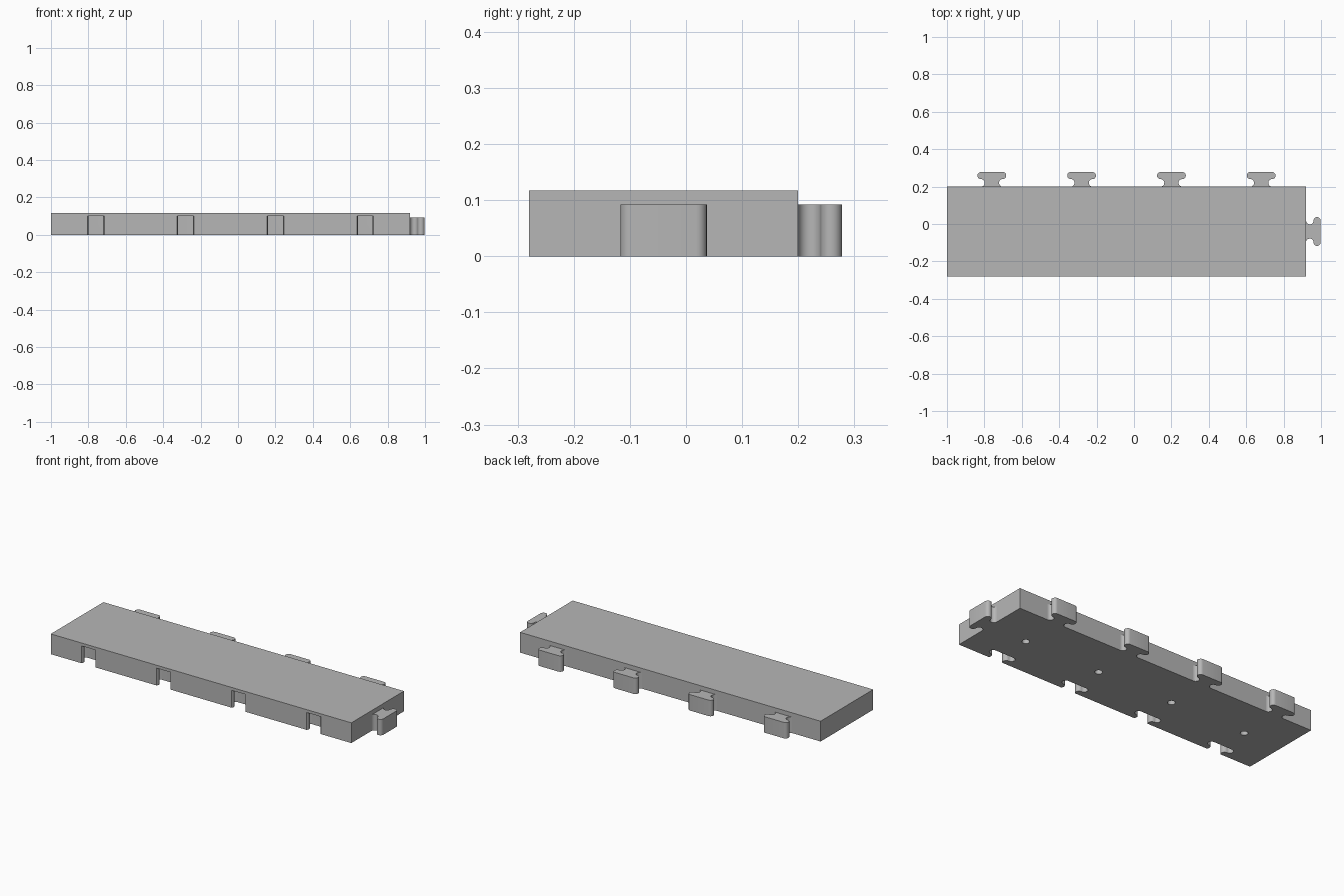
import bpy
import bmesh
from math import pi, cos, sin
from mathutils import Matrix, Vector

cube = bpy.data.objects.get("Cube")
if cube:
    bpy.data.objects.remove(cube, do_unlink=True)

# Main dimensions
X0, X1, Y0, Y1 = -1.0, 0.92, -0.28, 0.20
HEIGHT, TAB_H, SLOT_H = 0.117, 0.092, 0.10
MID_Y = -0.04
STATIONS = [-0.76 + 0.48 * i for i in range(4)]

grey = bpy.data.materials.new("plain grey")
grey.use_nodes = True
colour = (0.47, 0.47, 0.47, 1)
grey.diffuse_color = colour
grey.node_tree.nodes["Principled BSDF"].inputs["Base Color"].default_value = colour


def arc(cx, cy, r, a0, a1, steps=12):
    return [(cx + r * cos(a0 + (a1 - a0) * i / steps),
             cy + r * sin(a0 + (a1 - a0) * i / steps)) for i in range(steps + 1)]


def key_profile():
    """Outline of a rounded T key, its foot on y = 0 and pointing to +y."""
    neck = arc(0.058, 0.02, 0.02, 1.5 * pi, 0.5 * pi)
    head = arc(0.058, 0.059, 0.019, -0.5 * pi, 0.5 * pi)
    half = neck + head[1:]
    return half + [(-x, y) for x, y in reversed(half)]


def add_prism(bm, outline, z0, z1, matrix):
    bottom = bm.faces.new([bm.verts.new(matrix @ Vector((x, y, z0))) for x, y in outline])
    top = bmesh.ops.extrude_face_region(bm, geom=[bottom], use_keep_orig=True)["geom"]
    verts = [v for v in top if isinstance(v, bmesh.types.BMVert)]
    bmesh.ops.translate(bm, verts=verts, vec=(0, 0, z1 - z0))


def make_object(name, bm):
    bmesh.ops.recalc_face_normals(bm, faces=bm.faces[:])
    mesh = bpy.data.meshes.new(name)
    bm.to_mesh(mesh)
    bm.free()
    mesh.materials.append(grey)
    obj = bpy.data.objects.new(name, mesh)
    bpy.context.collection.objects.link(obj)
    return obj


def activate(obj):
    bpy.ops.object.select_all(action='DESELECT')
    obj.select_set(True)
    bpy.context.view_layer.objects.active = obj


def smooth(obj):
    activate(obj)
    bpy.ops.object.shade_smooth_by_angle(angle=0.6)


# Slab
bm = bmesh.new()
add_prism(bm, [(X0, Y0), (X1, Y0), (X1, Y1), (X0, Y1)], 0, HEIGHT, Matrix())
slab = make_object("slab", bm)

# Front key slots and round holes in the underside
bm = bmesh.new()
circle = arc(0, 0, 0.02, 0, 2 * pi, 24)[:-1]
for x in STATIONS:
    add_prism(bm, key_profile(), -0.03, SLOT_H,
              Matrix.Translation((x, Y0 - 0.007, 0)) @ Matrix.Diagonal((1.04, 1.04, 1, 1)))
    add_prism(bm, circle, -0.03, SLOT_H, Matrix.Translation((x, MID_Y, 0)))
cutter = make_object("slot_cutter", bm)
cutter.hide_render = True
cut = slab.modifiers.new("slots", 'BOOLEAN')
cut.operation = 'DIFFERENCE'
cut.solver = 'EXACT'
cut.object = cutter
activate(slab)
bpy.ops.object.modifier_apply(modifier=cut.name)
bpy.data.objects.remove(cutter, do_unlink=True)
smooth(slab)

# Connecting keys along the back and on the end
places = [(f"back_key_{i + 1}", Matrix.Translation((x, Y1, 0))) for i, x in enumerate(STATIONS)]
places.append(("end_key", Matrix.Translation((X1, MID_Y, 0)) @ Matrix.Rotation(-pi / 2, 4, 'Z')))
for name, matrix in places:
    bm = bmesh.new()
    add_prism(bm, key_profile(), 0, TAB_H, matrix)
    smooth(make_object(name, bm))
